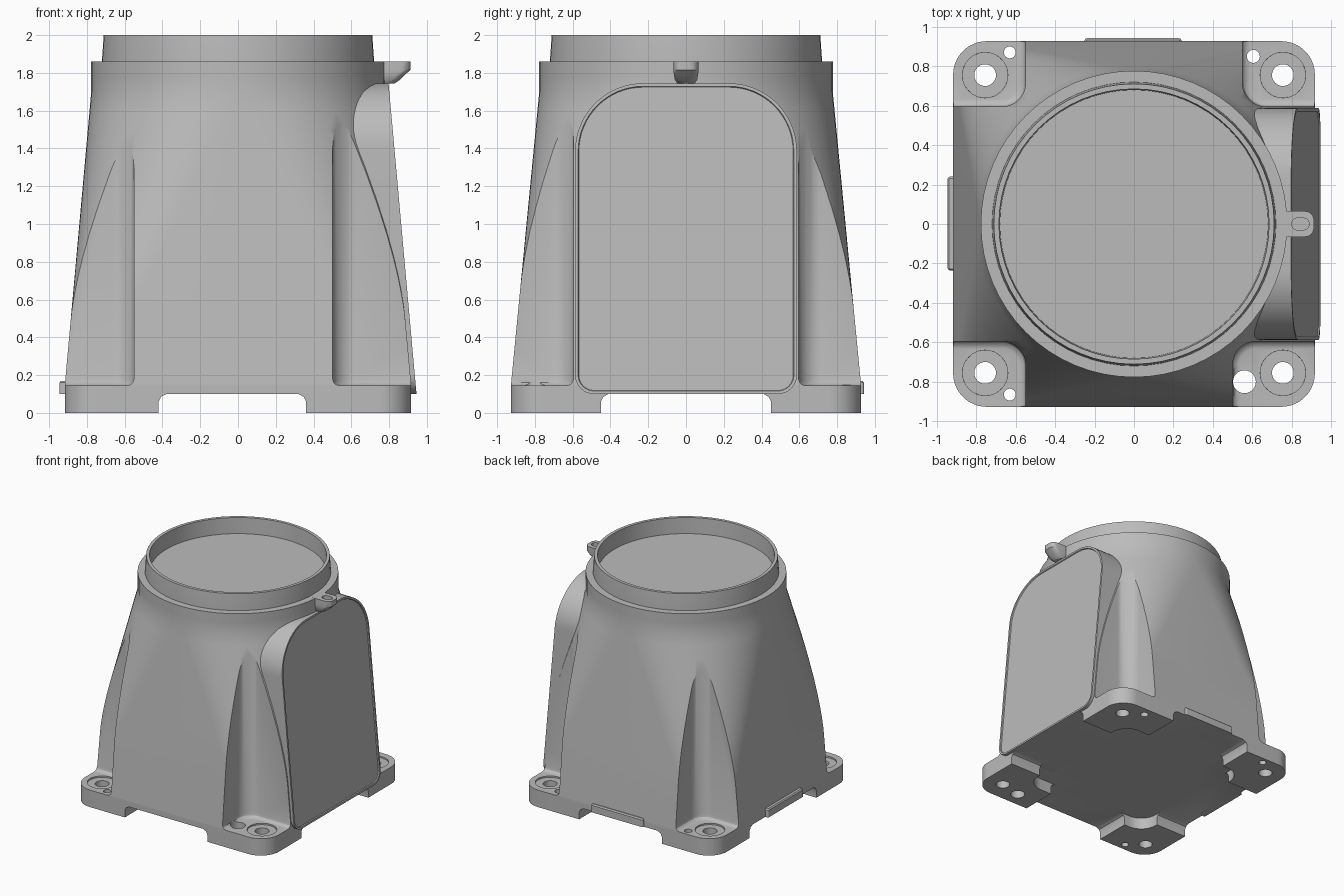
import bpy, bmesh, math

if "Cube" in bpy.data.objects:
    bpy.data.objects.remove(bpy.data.objects["Cube"], do_unlink=True)

grey = bpy.data.materials.new("light grey")
grey.use_nodes = True
grey.diffuse_color = (0.5, 0.5, 0.5, 1)
grey.node_tree.nodes["Principled BSDF"].inputs["Base Color"].default_value = (0.5, 0.5, 0.5, 1)


def rounded(x0, x1, y0, y1, radii, n=16):
    """Rounded rectangle outline; radii start at the x1,y1 corner, counter-clockwise."""
    corners = [(x1, y1, -1, -1), (x0, y1, 1, -1), (x0, y0, 1, 1), (x1, y0, -1, 1)]
    pts = []
    for k, (x, y, sx, sy) in enumerate(corners):
        r = radii[k]
        for i in range(n + 1):
            a = math.pi / 2 * (k + i / n)
            pts.append((x + sx * r + r * math.cos(a), y + sy * r + r * math.sin(a)))
    return pts


def loft(name, rings):
    """Closed solid through a stack of matching 3D outlines."""
    bm = bmesh.new()
    rows = [[bm.verts.new(p) for p in ring] for ring in rings]
    for low, high in zip(rows, rows[1:]):
        for i in range(len(low)):
            j = (i + 1) % len(low)
            bm.faces.new((low[i], low[j], high[j], high[i]))
    bm.faces.new(rows[0][::-1])
    bm.faces.new(rows[-1])
    bmesh.ops.remove_doubles(bm, verts=bm.verts, dist=1e-5)
    bmesh.ops.recalc_face_normals(bm, faces=bm.faces)
    mesh = bpy.data.meshes.new(name)
    bm.to_mesh(mesh)
    bm.free()
    obj = bpy.data.objects.new(name, mesh)
    bpy.context.collection.objects.link(obj)
    mesh.materials.append(grey)
    return obj


def block(name, x0, x1, y0, y1, r, levels, n=10):
    """Rounded block; levels are (height, shrink) pairs."""
    rings = []
    for z, s in levels:
        pts = rounded(x0 + s, x1 - s, y0 + s, y1 - s, [max(r - s, 0.004)] * 4, n)
        rings.append([(x, y, z) for x, y in pts])
    return loft(name, rings)


def disc(name, x, y, levels, n=16):
    """Turned part; levels are (height, radius) pairs."""
    return loft(name, [[(x + px, y + py, z) for px, py in rounded(-r, r, -r, r, [r] * 4, n)]
                       for z, r in levels])


def activate(obj):
    bpy.ops.object.select_all(action="DESELECT")
    obj.select_set(True)
    bpy.context.view_layer.objects.active = obj


def cut(obj, cutter):
    mod = obj.modifiers.new("cut", "BOOLEAN")
    mod.operation = "DIFFERENCE"
    mod.solver = "EXACT"
    mod.object = cutter
    activate(obj)
    bpy.ops.object.modifier_apply(modifier=mod.name)
    bpy.data.objects.remove(cutter, do_unlink=True)


# Body: rounded square base flowing into a round neck
rings = []
for z in [0, 0.1, 0.145, 0.35, 0.6, 0.85, 1.1, 1.3, 1.5, 1.6, 1.7, 1.78, 1.86]:
    t = min(max((z - 0.145) / 1.555, 0), 1)
    hx, hy = 0.917 - 0.14 * t, 0.927 - 0.15 * t
    r = min(0.17 + 0.607 * t, hx, hy)
    rings.append([(x, y, z) for x, y in rounded(-hx, hx, -hy, hy, [r] * 4)])
body = loft("body", rings)

# Scooped corner pockets above the feet
floor = [(0.145, 0.035), (0.15, 0.018), (0.162, 0.006), (0.185, 0), (1.84, 0)]
for sx in (-1, 1):
    for sy in (-1, 1):
        inner = 0.5 if (sx, sy) == (1, -1) else 0.55
        xs = sorted((sx * inner, sx * 1.4))
        ys = sorted((sy * 0.595, sy * 1.4))
        cut(body, block("pocket_cutter", *xs, *ys, 0.12, floor))

# Underside clearance that leaves four feet
arch = [(-0.1, 0), (0.06, 0), (0.085, 0.012), (0.1, 0.04)]
cut(body, block("arch_cutter", -0.42, 0.36, -1.3, 1.3, 0.1, arch))
cut(body, block("arch_cutter", -1.3, 1.3, -0.45, 0.45, 0.1, arch))
cut(body, block("belly_cutter", -0.62, 0.62, -0.62, 0.62, 0.15, [(-0.1, 0), (0.1, 0)]))

# Mounting holes with shallow seats, and locating holes
for sx in (-1, 1):
    for sy in (-1, 1):
        cut(body, disc("seat_cutter", sx * 0.755, sy * 0.755, [(0.133, 0.115), (0.3, 0.118)], 8))
        cut(body, disc("hole_cutter", sx * 0.755, sy * 0.755, [(-0.1, 0.055), (0.4, 0.055)], 8))
for x, y, r in [(-0.63, 0.87, 0.03), (0.605, 0.85, 0.033), (-0.63, -0.865, 0.03), (0.56, -0.8, 0.058)]:
    cut(body, disc("pin_hole_cutter", x, y, [(-0.1, r), (0.4, r)], 6))

# Neck collar: thin ring with a sunken floor
collar = disc("collar", 0, 0, [(1.8, 0.72), (1.87, 0.72), (2.0, 0.711), (2.0, 0.685), (1.865, 0.68)])

# Side housing with an arched, leaning face and a recessed panel
def lean(z):
    return 0.945 - 0.09 * (z - 0.1)


outline = rounded(-0.587, 0.587, 0.1, 1.745, [0.36, 0.36, 0.1, 0.1])
housing = loft("side_housing", [[(0.45, y, z) for y, z in outline],
                                [(lean(z), y, z) for y, z in outline]])
bm = bmesh.new()
bm.from_mesh(housing.data)
face = max(bm.faces, key=lambda f: f.calc_center_median().x)
bmesh.ops.inset_region(bm, faces=[face], thickness=0.016)
bmesh.ops.inset_region(bm, faces=[face], thickness=0.004, depth=-0.008)
bm.to_mesh(housing.data)
bm.free()

# Slotted tab at the neck above the housing
rings = []
for z, x1, w in [(1.745, 0.83, 0.045), (1.765, 0.86, 0.06), (1.8, 0.895, 0.065),
                 (1.815, 0.912, 0.065), (1.861, 0.912, 0.065)]:
    rings.append([(x, y, z) for x, y in rounded(0.7, x1, -w, w, [0.044] * 4, 6)])
tab = loft("neck_tab", rings)
cut(tab, block("slot_cutter", 0.8, 0.888, -0.03, 0.03, 0.029, [(1.8, 0), (1.9, 0)]))

# Raised strips along the bottom of the back and the other side
side_strip = block("side_strip", -0.945, -0.88, -0.235, 0.24, 0.012, [(0.1, 0), (0.16, 0), (0.17, 0.008)])
back_strip = block("back_strip", -0.25, 0.24, 0.88, 0.942, 0.012, [(0.1, 0), (0.16, 0), (0.17, 0.008)])

for obj in (body, collar, housing, tab, side_strip, back_strip):
    activate(obj)
    bpy.ops.object.shade_smooth_by_angle(angle=math.radians(30))
